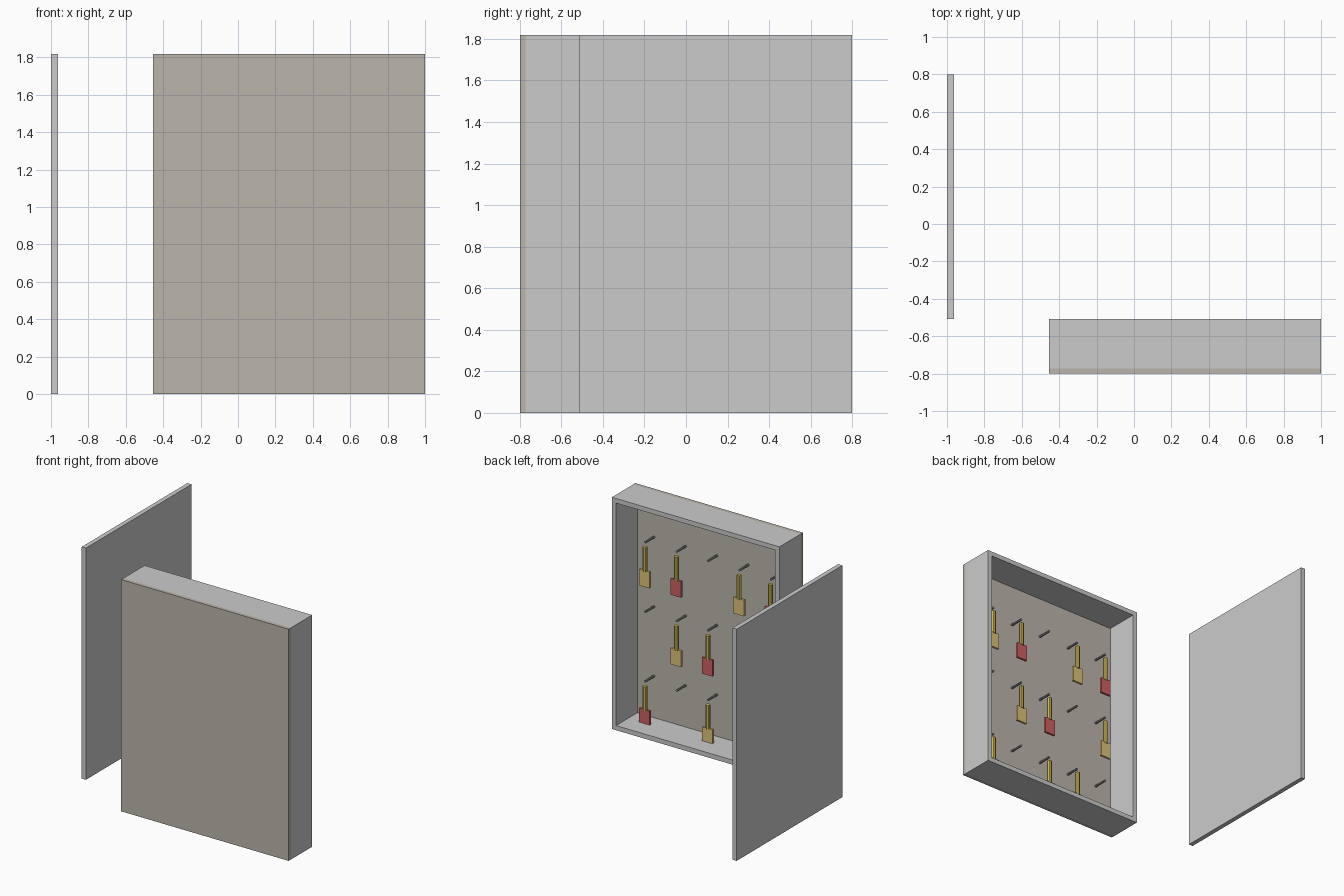
import bpy, math

if "Cube" in bpy.data.objects:
    bpy.data.objects.remove(bpy.data.objects["Cube"])

U = 2 / 11          # module: cabinet is 8 x 10 modules
W = 0.2 * U         # wall and door thickness
X0, X1 = 1 - 8 * U, 1.0
Y0, Y1 = -0.8, -0.8 + 1.6 * U
H = 10 * U
BACK = 0.15 * U     # backboard thickness


def material(name, rgb):
    m = bpy.data.materials.new(name)
    m.diffuse_color = (*rgb, 1)
    m.use_nodes = True
    m.node_tree.nodes["Principled BSDF"].inputs["Base Color"].default_value = m.diffuse_color
    return m


STEEL = material("steel", (0.55, 0.57, 0.57))
BOARD = material("board", (0.50, 0.46, 0.41))
DARK = material("dark_metal", (0.30, 0.30, 0.30))
BRASS = material("brass", (0.62, 0.48, 0.10))
TAGS = {"G": material("yellow_tag", (0.72, 0.55, 0.20)),
        "R": material("red_tag", (0.60, 0.12, 0.12))}


def box(name, lo, hi, mat):
    bpy.ops.mesh.primitive_cube_add(size=1, location=[(a + b) / 2 for a, b in zip(lo, hi)])
    o = bpy.context.object
    o.name = name
    o.scale = [b - a for a, b in zip(lo, hi)]
    bpy.ops.object.transform_apply(location=False, rotation=False, scale=True)
    o.data.materials.append(mat)


def rod(name, loc, radius, length, mat, rot=(0, 0, 0)):
    bpy.ops.mesh.primitive_cylinder_add(vertices=8, radius=radius, depth=length,
                                        location=loc, rotation=rot)
    o = bpy.context.object
    o.name = name
    o.data.materials.append(mat)


# cabinet shell, open towards +y
yb = Y0 + BACK
box("backboard", (X0, Y0, 0), (X1, yb, H), BOARD)
box("left_wall", (X0, yb, 0), (X0 + W, Y1, H), STEEL)
box("right_wall", (X1 - W, yb, 0), (X1, Y1, H), STEEL)
box("bottom_wall", (X0 + W, yb, 0), (X1 - W, Y1, W), STEEL)
box("top_wall", (X0 + W, yb, H - W), (X1 - W, Y1, H), STEEL)

# door standing open
box("door", (-1, Y1, 0), (-1 + W, 0.8, H), STEEL)

# hooks with keys: rows from top, columns from x = +1 side (G yellow, R red)
KEY_Y = -0.66
for row, (z, pattern) in enumerate(zip((8 * U, 5 * U, 2 * U), ("GR.GR", ".GR.G", "R.GR."))):
    for col, kind in enumerate(pattern):
        x = (X0 + X1) / 2 + (2 - col) * 1.5 * U
        tag = f"{row}_{col}"
        rod(f"hook_{tag}", (x, yb + 0.055, z), 0.009, 0.112, DARK, (math.pi / 2, 0, 0))
        if kind == ".":
            continue
        rod(f"key_shank_{tag}", (x, KEY_Y, z - 0.13), 0.018, 0.19, BRASS)
        box(f"key_tag_{tag}", (x - 0.046, KEY_Y - 0.009, z - 0.345),
            (x + 0.046, KEY_Y + 0.009, z - 0.218), TAGS[kind])
